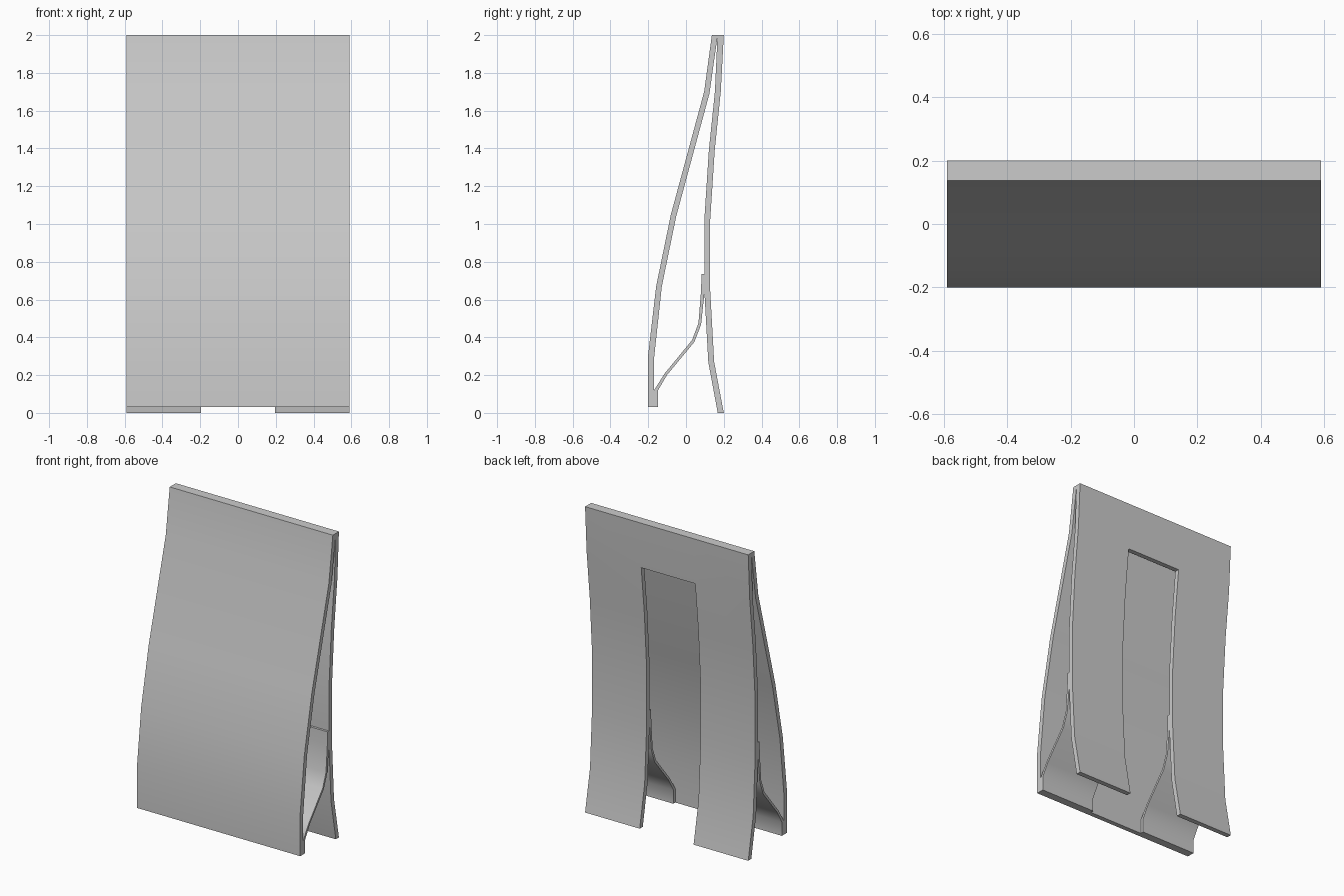
import bpy, bmesh

if "Cube" in bpy.data.objects:
    bpy.data.objects.remove(bpy.data.objects["Cube"])


def sheet(name, rows, xs, solid=lambda row, col: True):
    """Thick bent sheet: each row is (front y, front z, back y, back z), swept over xs.
    solid(row, col) tells which grid cells are filled."""
    bm = bmesh.new()
    n_r, n_c = len(rows) - 1, len(xs) - 1
    front = [[bm.verts.new((x, r[0], r[1])) for x in xs] for r in rows]
    back = [[bm.verts.new((x, r[2], r[3])) for x in xs] for r in rows]

    def filled(i, j):
        return 0 <= i < n_r and 0 <= j < n_c and solid(i, j)

    for i in range(n_r):
        for j in range(n_c):
            if not filled(i, j):
                continue
            a, b, c, d = (i, j), (i, j + 1), (i + 1, j + 1), (i + 1, j)
            bm.faces.new([front[p][q] for p, q in (a, b, c, d)])
            bm.faces.new([back[p][q] for p, q in (d, c, b, a)])
            # rim faces wherever the neighbouring cell is empty
            for (p, q), near in (((a, b), (i - 1, j)), ((b, c), (i, j + 1)),
                                 ((c, d), (i + 1, j)), ((d, a), (i, j - 1))):
                if not filled(*near):
                    bm.faces.new([front[p[0]][p[1]], back[p[0]][p[1]],
                                  back[q[0]][q[1]], front[q[0]][q[1]]])
    bmesh.ops.delete(bm, geom=[v for v in bm.verts if not v.link_faces], context='VERTS')
    bmesh.ops.recalc_face_normals(bm, faces=bm.faces[:])
    mesh = bpy.data.meshes.new(name)
    bm.to_mesh(mesh)
    bm.free()
    obj = bpy.data.objects.new(name, mesh)
    bpy.context.collection.objects.link(obj)
    bpy.ops.object.select_all(action='DESELECT')
    obj.select_set(True)
    bpy.context.view_layer.objects.active = obj
    bpy.ops.object.shade_smooth_by_angle(angle=0.6)
    return obj


W, GAP = 0.59, 0.195

# curved front panel, full width
sheet("front_panel", [
    (0.137, 2.0, 0.168, 2.0), (0.096, 1.70, 0.124, 1.69), (-0.08, 1.05, -0.052, 1.04),
    (-0.158, 0.67, -0.128, 0.67), (-0.2, 0.31, -0.169, 0.29), (-0.2, 0.03, -0.169, 0.03),
], [-W, W])

# back frame: header above z = 1.7, two legs below
sheet("back_legs", [
    (0.167, 2.0, 0.2, 2.0), (0.153, 1.70, 0.184, 1.70), (0.121, 1.39, 0.152, 1.39),
    (0.097, 1.02, 0.128, 1.02), (0.097, 0.65, 0.128, 0.65), (0.118, 0.27, 0.149, 0.27),
    (0.168, 0.0, 0.2, 0.0),
], [-W, -GAP, GAP, W], lambda i, j: i == 0 or j != 1)

# thin bent braces joining each leg to the lower front panel
for side, x0, x1 in (("left", -W, -GAP), ("right", GAP, W)):
    sheet(side + "_brace", [
        (0.082, 0.735, 0.098, 0.735), (0.080, 0.65, 0.098, 0.64), (0.066, 0.475, 0.080, 0.468),
        (0.032, 0.385, 0.044, 0.375), (-0.112, 0.21, -0.101, 0.2), (-0.169, 0.12, -0.148, 0.12),
        (-0.169, 0.03, -0.148, 0.03),
    ], [x0, x1])
